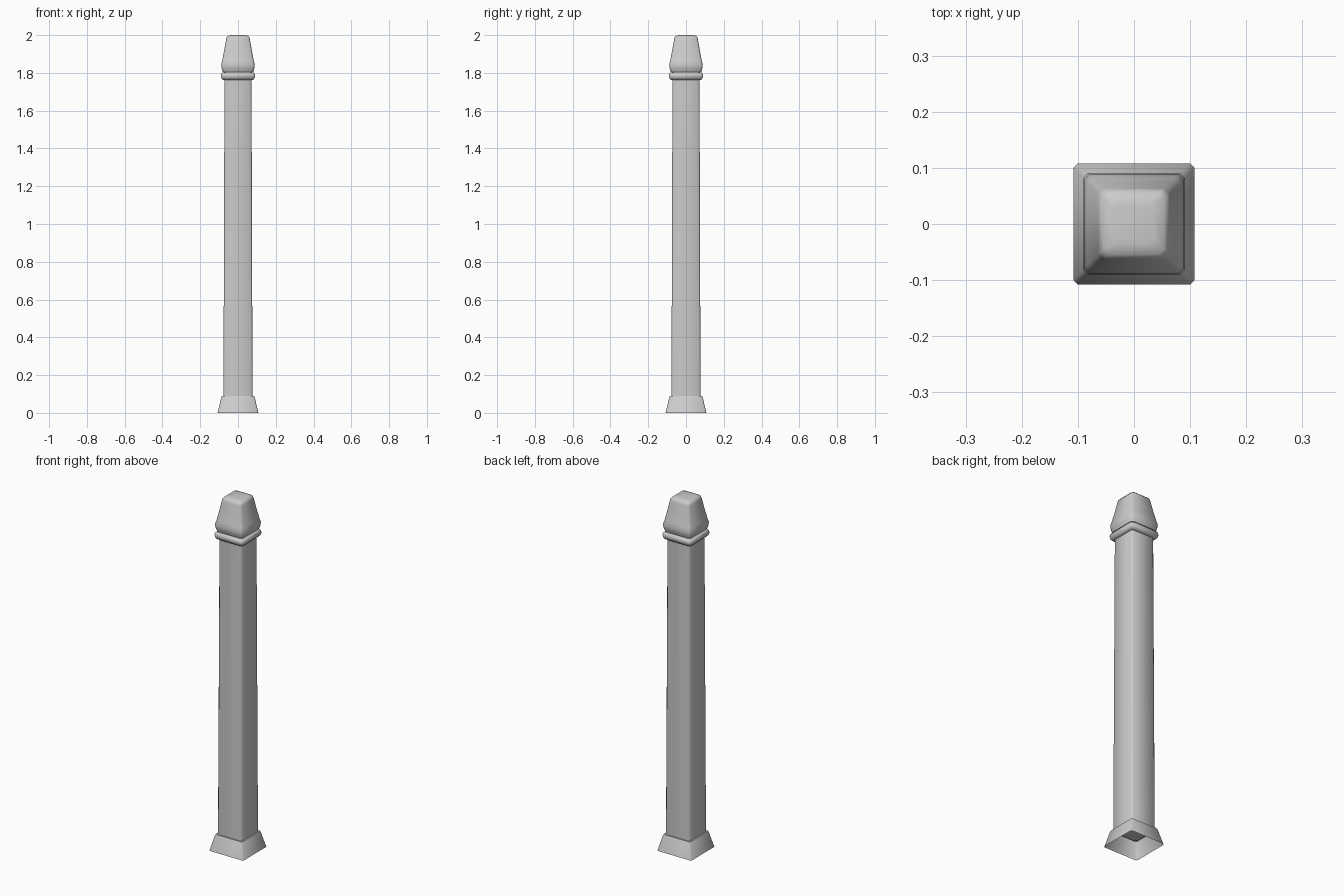
import bpy, bmesh, math

cube = bpy.data.objects.get("Cube")
if cube:
    bpy.data.objects.remove(cube, do_unlink=True)

stone = bpy.data.materials.new("light_grey")
stone.use_nodes = True
grey = (0.6, 0.6, 0.6, 1)
stone.diffuse_color = grey
stone.node_tree.nodes["Principled BSDF"].inputs["Base Color"].default_value = grey


def square_ring(bm, half, z, cut):
    """Square outline with chamfered corners."""
    inner = half - cut
    pts = []
    for k in range(4):
        c, s = round(math.cos(k * math.pi / 2)), round(math.sin(k * math.pi / 2))
        for x, y in ((half, -inner), (half, inner)):
            pts.append(bm.verts.new((x * c - y * s, x * s + y * c, z)))
    return pts


def loft(name, profile, cut, bottom=True, top=True):
    """Skin a chamfered square section along (half width, height) pairs."""
    bm = bmesh.new()
    rings = [square_ring(bm, half, z, cut) for half, z in profile]
    for a, b in zip(rings, rings[1:]):
        for i in range(8):
            j = (i + 1) % 8
            bm.faces.new((a[i], a[j], b[j], b[i]))
    if bottom:
        bm.faces.new(rings[0][::-1])
    if top:
        bm.faces.new(rings[-1])
    mesh = bpy.data.meshes.new(name)
    bm.to_mesh(mesh)
    bm.free()
    mesh.materials.append(stone)
    obj = bpy.data.objects.new(name, mesh)
    bpy.context.collection.objects.link(obj)
    bpy.ops.object.select_all(action='DESELECT')
    obj.select_set(True)
    bpy.context.view_layer.objects.active = obj
    bpy.ops.object.shade_smooth_by_angle(angle=math.radians(50))
    return obj


# Flared foot, open underneath
loft("foot", [(0.108, 0), (0.089, 0.08), (0.085, 0.09), (0.075, 0.09)],
     0.008, bottom=False, top=False)

# Slightly tapering shaft
loft("shaft", [(0.077, 0.085), (0.0715, 1.78)], 0.008)

# Rounded collar
loft("collar", [(0.07, 1.763), (0.082, 1.764), (0.088, 1.772), (0.091, 1.784),
                (0.089, 1.795), (0.083, 1.802), (0.07, 1.804)], 0.01)

# Tapered finial with a softened top
loft("finial", [(0.07, 1.803), (0.081, 1.806), (0.086, 1.822), (0.089, 1.843),
                (0.083, 1.868), (0.073, 1.92), (0.063, 1.978), (0.061, 1.987),
                (0.054, 1.996), (0.035, 2.0)], 0.01)
